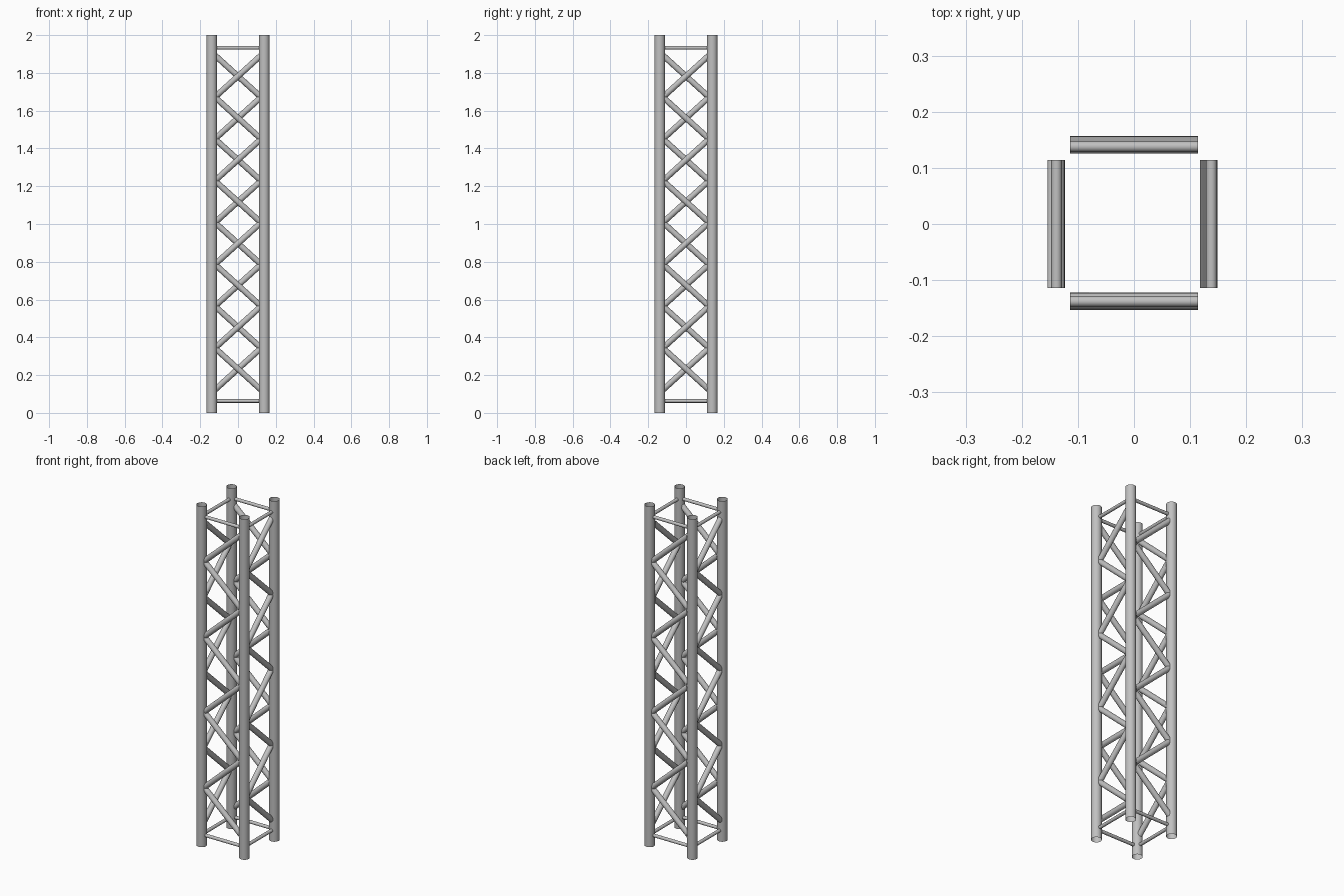
import bpy
import bmesh
from math import cos, sin, pi, hypot
from mathutils import Matrix, Vector

cube = bpy.data.objects.get("Cube")
if cube:
    bpy.data.objects.remove(cube, do_unlink=True)

metal = bpy.data.materials.new("brushed_grey_metal")
metal.use_nodes = True
grey = (0.53, 0.53, 0.53, 1)
metal.diffuse_color = grey
metal.node_tree.nodes["Principled BSDF"].inputs["Base Color"].default_value = grey

CHORD_X, CHORD_R = 0.139, 0.028   # main upright tubes
BAR_R, BAR_END = 0.0156, 0.114    # diagonal bars, trimmed at the uprights
NODE_X = 0.122                    # where the diagonal axes meet
NODE_LOW, NODE_HIGH, BAYS = 0.122, 1.893, 8
RUNG_R = 0.0095


def add_tube(bm, start, end, axis_a, axis_b, sides=20):
    """Open tube between two parallel elliptical rings."""
    rings = []
    for centre in (start, end):
        rings.append([bm.verts.new(Vector(centre) + axis_a * cos(2 * pi * i / sides)
                                   + axis_b * sin(2 * pi * i / sides))
                      for i in range(sides)])
    for i in range(sides):
        j = (i + 1) % sides
        bm.faces.new((rings[0][i], rings[0][j], rings[1][j], rings[1][i]))


def finish(bm, name):
    bmesh.ops.recalc_face_normals(bm, faces=bm.faces)
    for face in bm.faces:
        face.smooth = True
    mesh = bpy.data.meshes.new(name)
    bm.to_mesh(mesh)
    bm.free()
    mesh.materials.append(metal)
    obj = bpy.data.objects.new(name, mesh)
    bpy.context.collection.objects.link(obj)
    return obj


X, Y, Z = Vector((1, 0, 0)), Vector((0, 1, 0)), Vector((0, 0, 1))

# Four hollow uprights
for side, sx in (("left", 1), ("right", -1)):
    for end, sy in (("front", -1), ("back", 1)):
        bm = bmesh.new()
        x, y = sx * CHORD_X, sy * CHORD_X
        add_tube(bm, (x, y, 0), (x, y, 2), X * CHORD_R, Y * CHORD_R, 32)
        finish(bm, f"{end}_{side}_upright")

# Zigzag bracing and end rungs, turned onto each of the four sides
step = (NODE_HIGH - NODE_LOW) / BAYS
slope = step / (2 * NODE_X)
stretch = hypot(1, slope)
for turn, (name, dist) in enumerate((("front", 0.138), ("left", 0.133),
                                     ("back", 0.141), ("right", 0.139))):
    rotation = Matrix.Rotation(turn * pi / 2, 4, "Z")

    bm = bmesh.new()
    for bay in range(BAYS):
        sign = 1 if bay % 2 == 0 else -1
        middle = NODE_HIGH - step * (bay + 0.5)
        rise = slope * BAR_END
        add_tube(bm, (sign * BAR_END, -dist, middle + rise),
                 (-sign * BAR_END, -dist, middle - rise),
                 Y * BAR_R, Z * BAR_R * stretch)
    bm.transform(rotation)
    finish(bm, f"{name}_diagonal_bracing")

    for level, z in (("lower", 0.063), ("upper", 1.933)):
        bm = bmesh.new()
        add_tube(bm, (-BAR_END, -0.138, z), (BAR_END, -0.138, z), Y * RUNG_R, Z * RUNG_R)
        bm.transform(rotation)
        finish(bm, f"{name}_{level}_rung")
